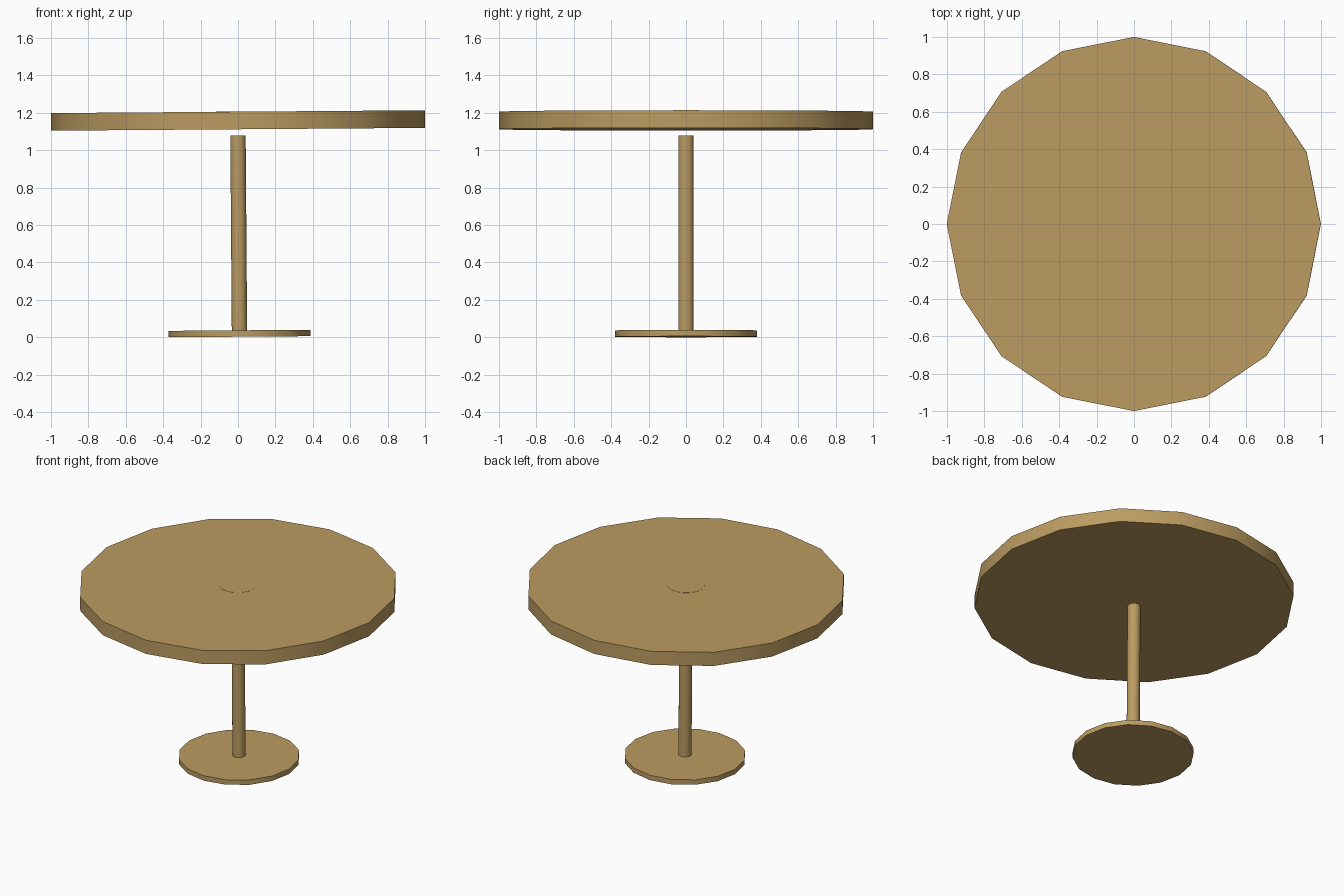
import bpy
from math import radians
from mathutils import Matrix, Vector

if "Cube" in bpy.data.objects:
    bpy.data.objects.remove(bpy.data.objects["Cube"])

# The whole table leans very slightly about the y axis
LEAN = Matrix.Rotation(-0.0075, 4, 'Y')
FOOT = Vector((0.008, 0, 0.003))

wood = bpy.data.materials.new("wood")
wood.diffuse_color = (0.50, 0.33, 0.12, 1)
wood.use_nodes = True
wood.node_tree.nodes["Principled BSDF"].inputs["Base Color"].default_value = wood.diffuse_color


def disc(name, radius, bottom, top, sides):
    """Upright cylinder between two heights, placed along the leaning axis."""
    bpy.ops.mesh.primitive_cylinder_add(vertices=sides, radius=radius, depth=top - bottom)
    ob = bpy.context.object
    ob.name = name
    centre = Matrix.Translation((0, 0, (bottom + top) / 2))
    ob.data.transform(Matrix.Translation(FOOT) @ LEAN @ centre)
    ob.data.materials.append(wood)
    bpy.ops.object.shade_smooth_by_angle(angle=radians(30))
    return ob


# Foot plate and post
disc("base_plate", 0.38, 0.0, 0.034, 16)
disc("post", 0.041, 0.03, 1.076, 32)

# Table top with a round plug set flush in the middle
disc("table_top", 1.0, 1.109, 1.203, 16)
disc("centre_plug", 0.117, 1.15, 1.204, 48)
